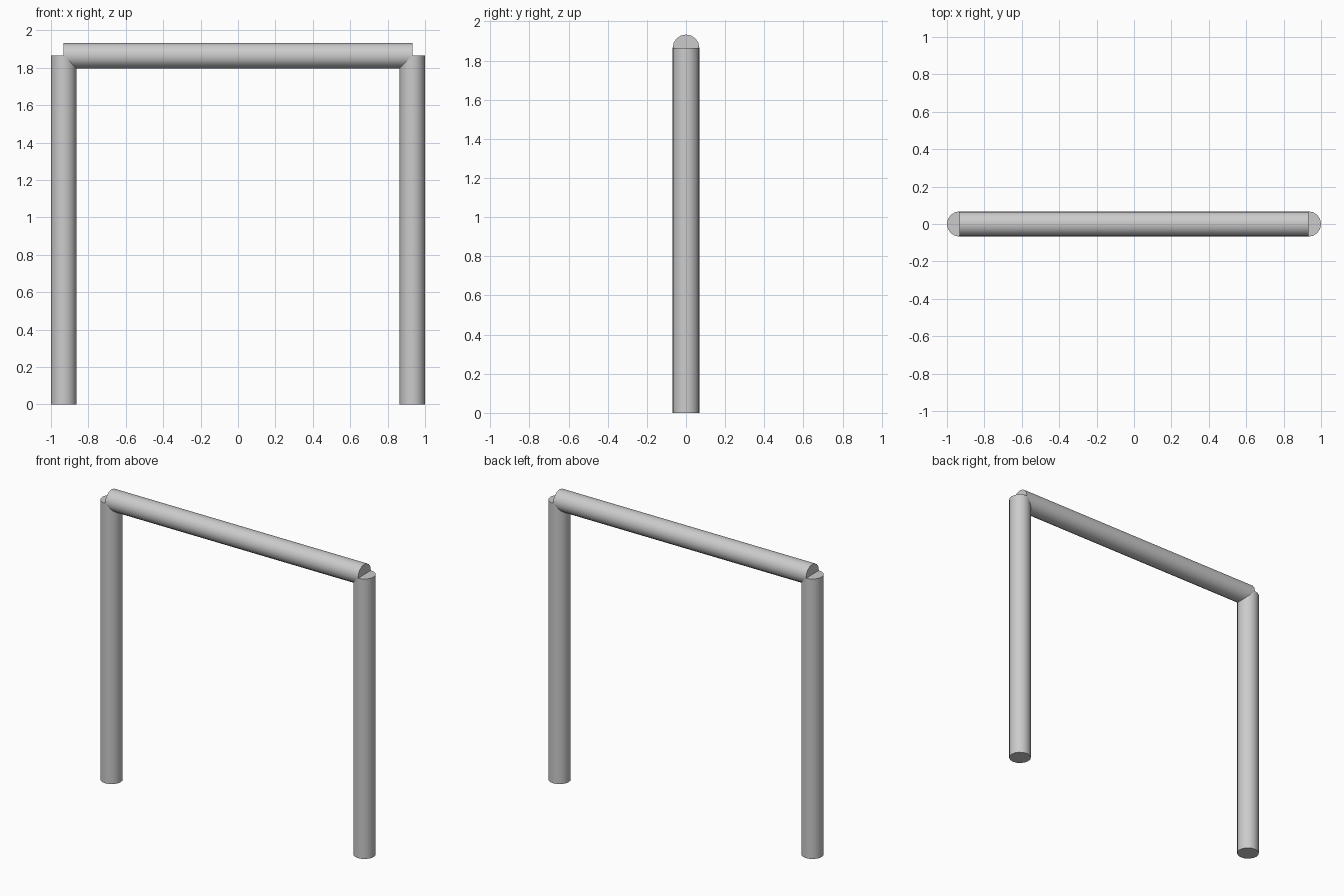
import bpy
from math import pi

if "Cube" in bpy.data.objects:
    bpy.data.objects.remove(bpy.data.objects["Cube"])

R = 0.068        # tube radius
X = 1.0 - R      # post centre line
H = 1.865        # post height and bar centre line


def tube(name, length, location, rotation=(0, 0, 0)):
    bpy.ops.mesh.primitive_cylinder_add(vertices=16, radius=R, depth=length,
                                        location=location, rotation=rotation)
    obj = bpy.context.object
    obj.name = name
    bpy.ops.object.shade_smooth_by_angle(angle=pi / 6)
    return obj


# Upright posts
for side, label in ((-1, "left"), (1, "right")):
    tube(label + "_post", H, (side * X, 0, H / 2))

# Crossbar, ending on the post centre lines
tube("crossbar", 2 * X, (0, 0, H), (0, pi / 2, 0))
